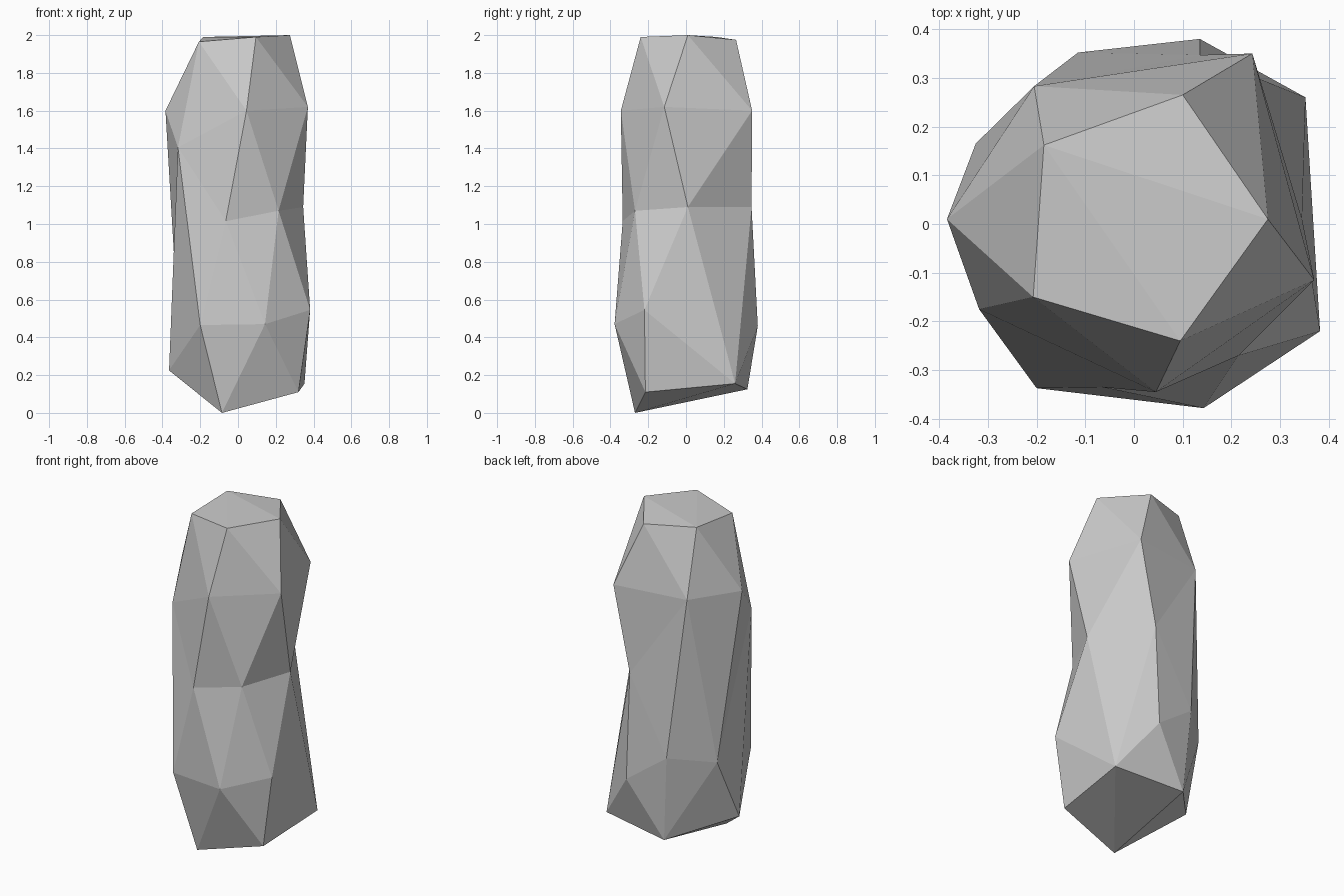
import bpy, bmesh

if "Cube" in bpy.data.objects:
    bpy.data.objects.remove(bpy.data.objects["Cube"])

bm = bmesh.new()


def ring(*pts):
    return [bm.verts.new(p) for p in pts]


def face(*vs):
    # skip collapsed triangles where rings share a corner
    if len(set(vs)) == 3:
        bm.faces.new(vs)


def strip(low, up, steps):
    """Zip two closed rings with triangles: l advances the lower ring, u the upper."""
    i = j = 0
    for s in steps:
        a, b = low[i % len(low)], up[j % len(up)]
        if s == "l":
            i += 1
            face(a, low[i % len(low)], b)
        else:
            j += 1
            face(a, up[j % len(up)], b)


def fan(vs):
    for a, b in zip(vs[1:], vs[2:]):
        face(vs[0], a, b)


# rings of the stone, counter-clockwise from the front left
top = ring((-.207, -.15, 1.965), (.095, -.24, 1.99), (.275, .01, 2),
           (.1, .265, 1.975), (-.185, .162, 1.99))
upper = ring((-.318, -.175, 1.405), (.045, -.345, 1.6), (.37, -.115, 1.62),
             (.243, .35, 1.6), (-.205, .283, 1.6), (-.384, .01, 1.6))
waist = ring((-.065, -.335, 1.015), (.215, -.27, 1.07), (.345, .01, 1.09),
             (.135, .347, 1.09))
lower = ring((-.2, -.337, .465), (.143, -.378, .47), (.382, -.22, .545),
             (.135, .38, .46), (-.115, .352, .64), (-.325, .165, .6))
base = ring((-.085, -.27, 0), (.32, -.215, .11), (.352, .26, .155),
            (-.08, .325, .125), (-.365, .01, .225))

# the waist borrows corners from above, the lower ring from below
waist_loop = waist + [upper[4], upper[5], upper[0]]
lower_loop = lower[:3] + [base[2]] + lower[3:] + [base[4]]

# sides
strip(upper, top, "lululululul")
strip([upper[0]] + waist_loop[:-1], upper, "lulululu")
strip(lower_loop, waist_loop, "lulululluluullu")
strip(base, lower_loop, "ululuuluuullu")

# caps
fan(top[4:] + top[:4])
fan(base)

bmesh.ops.recalc_face_normals(bm, faces=bm.faces)
mesh = bpy.data.meshes.new("stone_pillar")
bm.to_mesh(mesh)
bm.free()
bpy.context.collection.objects.link(bpy.data.objects.new("stone_pillar", mesh))
